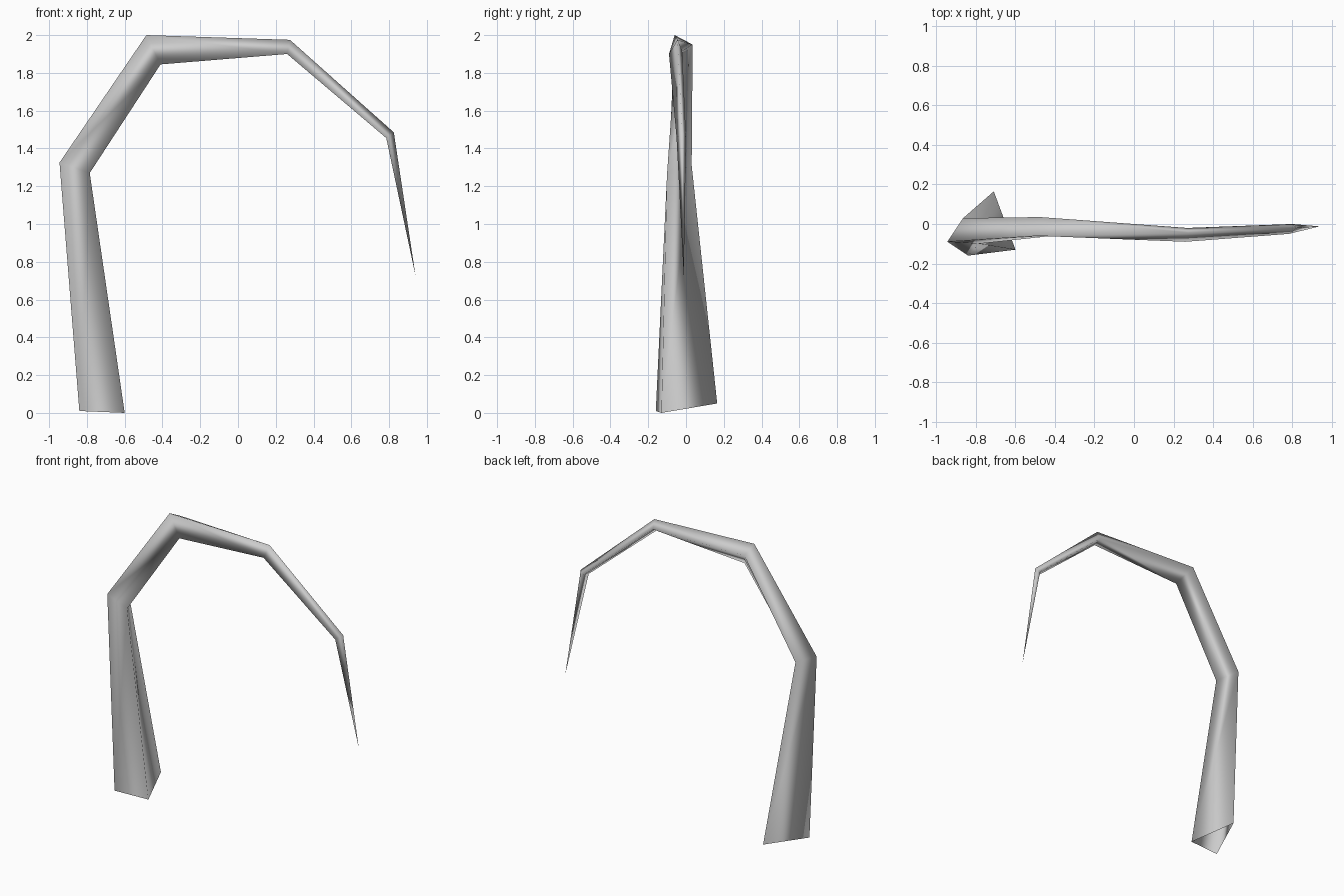
import bpy
import bmesh

cube = bpy.data.objects.get("Cube")
if cube:
    bpy.data.objects.remove(cube, do_unlink=True)

# One plain grey
grey = bpy.data.materials.new("Grey")
grey.use_nodes = True
colour = (0.6, 0.6, 0.6, 1.0)
grey.diffuse_color = colour
grey.node_tree.nodes["Principled BSDF"].inputs["Base Color"].default_value = colour

# Triangular sections from the root up and over: outer, inner, back corner
sections = [
    [(-0.84, -0.16, 0.01), (-0.60, -0.13, 0.00), (-0.71, 0.165, 0.05)],
    [(-0.945, -0.09, 1.325), (-0.785, -0.10, 1.27), (-0.865, 0.03, 1.31)],
    [(-0.485, -0.06, 2.00), (-0.41, -0.06, 1.845), (-0.475, 0.035, 1.95)],
    [(0.275, -0.045, 1.975), (0.26, -0.09, 1.90), (0.27, -0.02, 1.915)],
    [(0.825, -0.02, 1.485), (0.785, -0.05, 1.455), (0.80, 0.0, 1.46)],
]
tip_point = (0.94, -0.012, 0.725)

# Tapering hooked limb, open at the root and closed to a point
bm = bmesh.new()
rings = [[bm.verts.new(p) for p in section] for section in sections]
for low, high in zip(rings, rings[1:]):
    for i in range(3):
        j = (i + 1) % 3
        bm.faces.new((low[i], low[j], high[j], high[i]))
tip = bm.verts.new(tip_point)
for i in range(3):
    bm.faces.new((rings[-1][i], rings[-1][(i + 1) % 3], tip))
for face in bm.faces:
    face.smooth = True
bm.normal_update()

mesh = bpy.data.meshes.new("hooked_limb")
bm.to_mesh(mesh)
bm.free()
mesh.materials.append(grey)
limb = bpy.data.objects.new("hooked_limb", mesh)
bpy.context.collection.objects.link(limb)
